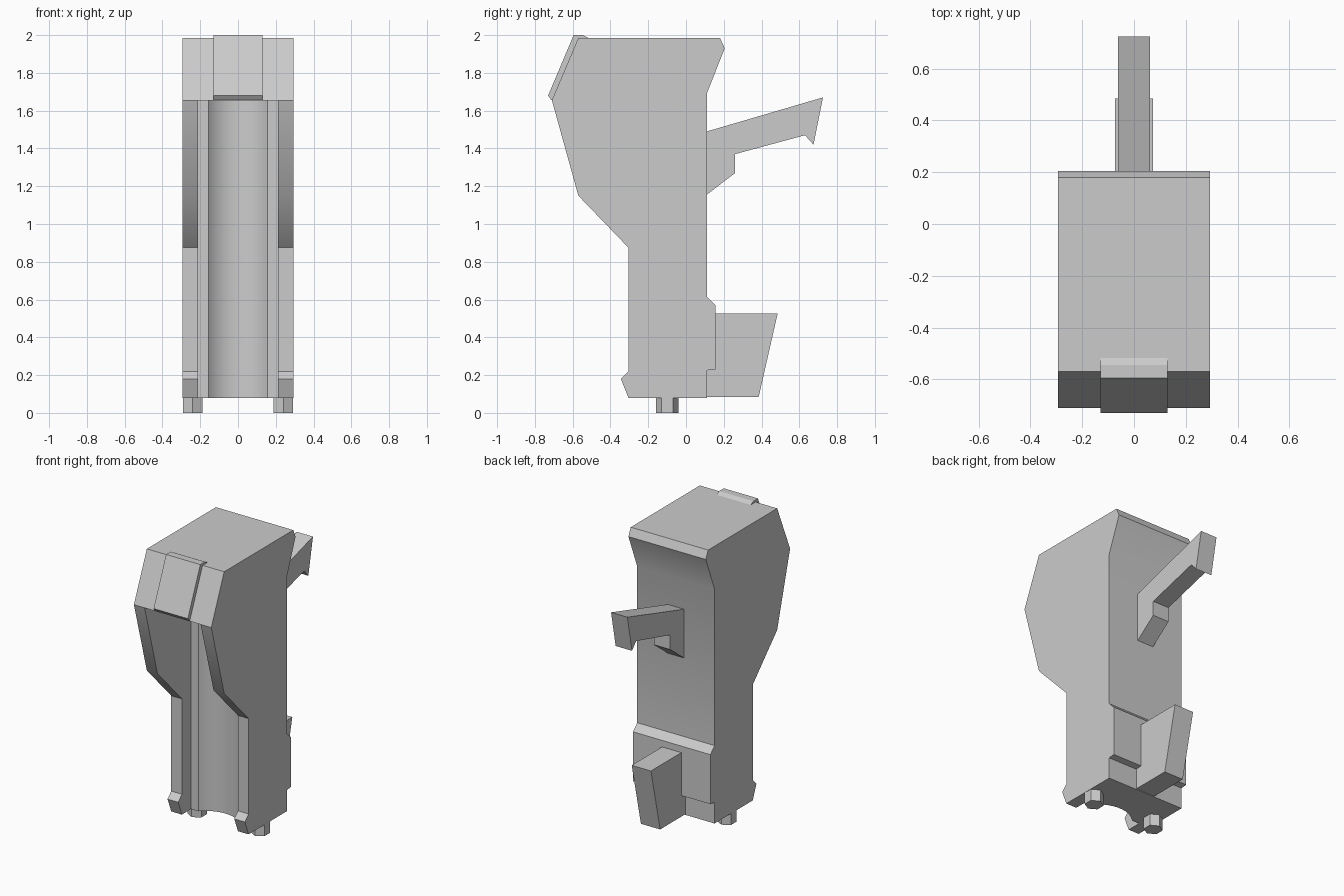
import bpy, bmesh, math

if "Cube" in bpy.data.objects:
    bpy.data.objects.remove(bpy.data.objects["Cube"])


def finish(name, bm):
    bmesh.ops.recalc_face_normals(bm, faces=bm.faces)
    me = bpy.data.meshes.new(name)
    bm.to_mesh(me)
    bm.free()
    ob = bpy.data.objects.new(name, me)
    bpy.context.collection.objects.link(ob)
    return ob


def extrude(name, points, vec):
    bm = bmesh.new()
    face = bm.faces.new([bm.verts.new(p) for p in points])
    res = bmesh.ops.extrude_face_region(bm, geom=[face], use_keep_orig=True)
    moved = [g for g in res["geom"] if isinstance(g, bmesh.types.BMVert)]
    bmesh.ops.translate(bm, verts=moved, vec=vec)
    return finish(name, bm)


def side_part(name, profile, half_width):
    """Extrude a (y, z) side profile across x, centred on x = 0."""
    return extrude(name, [(-half_width, y, z) for y, z in profile],
                   (2 * half_width, 0, 0))


def smooth(ob):
    bpy.ops.object.select_all(action='DESELECT')
    ob.select_set(True)
    bpy.context.view_layer.objects.active = ob
    bpy.ops.object.shade_smooth_by_angle(angle=math.radians(30))


# Main housing
body = side_part("housing", [
    (-0.57, 1.985), (0.18, 1.985), (0.205, 1.93), (0.11, 1.69),
    (0.11, 0.615), (0.155, 0.57), (0.155, 0.23), (0.11, 0.225),
    (0.11, 0.08), (-0.305, 0.08), (-0.345, 0.18), (-0.305, 0.22),
    (-0.305, 0.875), (-0.57, 1.15), (-0.71, 1.655)], 0.294)

# Front channel with a concave back, cut from the housing
R, HALF, BACK = 0.21, 0.155, -0.205
span = math.asin(HALF / R)
arc = []
for i in range(25):
    a = -span + 2 * span * i / 24
    arc.append((R * math.sin(a), BACK + R * (math.cos(a) - math.cos(span))))
outline = [(-0.213, -0.9), (-0.213, BACK)] + arc + [(0.213, BACK), (0.213, -0.9)]
cutter = extrude("channel_cutter", [(x, y, -0.1) for x, y in outline], (0, 0, 1.755))
cutter.hide_render = True
mod = body.modifiers.new("channel", 'BOOLEAN')
mod.operation = 'DIFFERENCE'
mod.solver = 'EXACT'
mod.object = cutter
bpy.context.view_layer.objects.active = body
bpy.ops.object.modifier_apply(modifier=mod.name)
bpy.data.objects.remove(cutter)
smooth(body)

# Raised plate on the sloping front of the head
side_part("front_plate", [
    (-0.595, 2.0), (-0.545, 2.0), (-0.517, 1.985), (-0.54, 1.93),
    (-0.67, 1.66), (-0.713, 1.656), (-0.73, 1.68)], 0.13)

# Hooked lever on the back
side_part("rear_lever", [
    (0.09, 1.484), (0.725, 1.67), (0.675, 1.42), (0.63, 1.47),
    (0.26, 1.37), (0.26, 1.27), (0.11, 1.155), (0.09, 1.155)], 0.062)

# Fin low on the back
side_part("rear_fin", [
    (0.09, 0.525), (0.485, 0.525), (0.385, 0.085), (0.09, 0.085)], 0.073)

# Hexagonal feet
for side, sx in (("left", -1), ("right", 1)):
    bpy.ops.mesh.primitive_cylinder_add(vertices=6, radius=0.06, depth=0.1,
                                        location=(sx * 0.24, -0.1, 0.05))
    bpy.context.object.name = side + "_foot"
